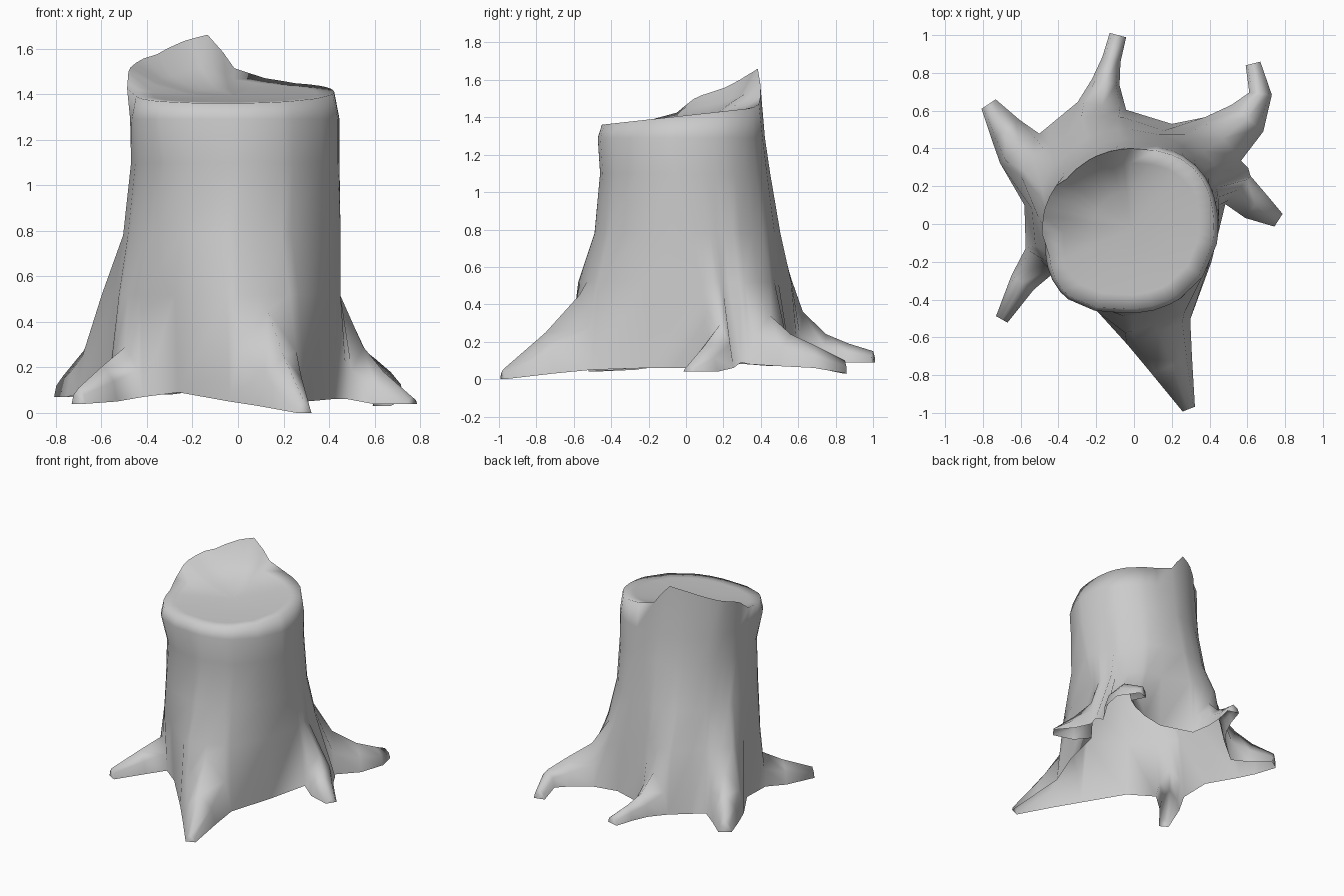
import bpy, bmesh
from math import atan2, cos, sin, radians, degrees, pi
from mathutils import Vector

if "Cube" in bpy.data.objects:
    bpy.data.objects.remove(bpy.data.objects["Cube"])

# Roots, counter-clockwise: stations (x, y, half width, z low, z high), the valley point after it,
# and how strongly the trunk flares above it
ROOTS = [
    ([(.13, -.57, .18, .05, .45), (.20, -.75, .115, .03, .25), (.29, -.98, .035, 0, .05)], (.41, -.2, .06), .62),
    ([(.55, .18, .10, .06, .29), (.64, .10, .085, .04, .18), (.765, .02, .04, .04, .07)], (.605, .295, .09), .12),
    ([(.47, .45, .15, .08, .34), (.60, .56, .11, .07, .24), (.67, .69, .06, .06, .18),
      (.63, .85, .04, .03, .10)], (.2, .53, .08), .35),
    ([(-.17, .625, .13, .08, .36), (-.15, .75, .075, .09, .24), (-.12, .87, .05, .09, .19),
      (-.085, 1.0, .045, .09, .15)], (-.42, .545, .08), .6),
    ([(-.605, .40, .13, .08, .39), (-.68, .50, .09, .07, .27), (-.77, .635, .045, .07, .16)], (-.58, .1, .08), .5),
    ([(-.495, -.19, .10, .07, .29), (-.59, -.31, .07, .05, .21), (-.70, -.505, .035, .04, .11)],
     (-.26, -.39, .09), .25),
]
ARCH = [(-1, 0), (-.75, .55), (0, 1), (.75, .55), (1, 0)]

# Broken splinter: height of the rim against angle in degrees
SPLINTER = [(55, 0), (85, .03), (94, .08), (102, .215), (122, .185), (148, .125), (168, .095), (178, .06), (186, 0)]


def splinter(a):
    a = degrees(a) % 360
    for (a0, h0), (a1, h1) in zip(SPLINTER, SPLINTER[1:]):
        if a0 <= a <= a1:
            return h0 + (h1 - h0) * (a - a0) / (a1 - a0)
    return 0


def arches(stations):
    rows = []
    for i, (x, y, w, lo, hi) in enumerate(stations):
        p, q = stations[max(i - 1, 0)], stations[min(i + 1, len(stations) - 1)]
        d = Vector((q[0] - p[0], q[1] - p[1])).normalized()
        rows.append([Vector((x - d.y * w * s, y + d.x * w * s, lo + (hi - lo) * t)) for s, t in ARCH])
    return rows


bm = bmesh.new()


def add(points):
    return [bm.verts.new(p) for p in points]


def bridge(a, b, closed=False):
    n = len(a)
    for i in range(n if closed else n - 1):
        j = (i + 1) % n
        bm.faces.new((a[i], a[j], b[j], b[i]))


# Roots: arched shells, open underneath, growing from the flared base ring
base, flare = [], []
for stations, valley, strength in ROOTS:
    rows = [add(r) for r in arches(stations)]
    for a, b in zip(rows, rows[1:]):
        bridge(b, a)
    bm.faces.new(rows[-1])
    base += rows[0] + add([valley])
    flare += [strength] * 5 + [.12 if valley[0] > .4 else .4]

# Column angles: follow the roots low down, even out towards the top
n = len(base)
angles = []
for v in base:
    a = atan2(v.co.y, v.co.x)
    while angles and a < angles[-1] - pi:
        a += 2 * pi
    angles.append(a)
even = [angles[0] + 2 * pi * i / n for i in range(n)]


def ring(z, cx, cy, rx, ry, mix=0.0, even_out=.5, bulge=0.0):
    pts = []
    for v, a, e, f in zip(base, angles, even, flare):
        t = a + (e - a) * even_out
        # the top is wider along one diagonal
        k = 1 + bulge * max(0, sin(2 * t)) ** 2 * (1 if sin(t) < 0 else .5)
        p = Vector((cx + rx * k * cos(t), cy + ry * k * sin(t), z))
        p.xy = p.xy.lerp(v.co.xy, mix * f)
        pts.append(p)
    return pts


# Trunk wall
last = base
for spec in [(.52, -.035, .01, .485, .49, 1, .1), (.78, -.025, .01, .475, .485, .15, .3),
             (1.1, -.012, -.005, .458, .455, 0, .5, .04), (1.29, -.014, -.025, .46, .447, 0, .5, .11)]:
    new = add(ring(*spec))
    bridge(last, new, True)
    last = new

# Rim, splinter and slightly dished sloping cut
for k, lift, dip in [(.95, 1, 0), (.78, .4, .005), (.45, .06, .015)]:
    pts = ring(0, -.014, -.025, .46 * k, .447 * k, 0, .5, .13)
    for p in pts:
        s = splinter(atan2(p.y + .025, p.x + .014))
        p.z = 1.41 + .11 * p.y + s * lift - dip
        if lift == 1 and s > .02:          # splinter leans out on the left
            p.x *= 1.08 if p.x < -.36 else 1
    new = add(pts)
    bridge(last, new, True)
    last = new
centre = bm.verts.new((-.014, -.025, 1.39))
for i in range(n):
    bm.faces.new((last[i], last[(i + 1) % n], centre))

bmesh.ops.recalc_face_normals(bm, faces=bm.faces)
mesh = bpy.data.meshes.new("tree_stump")
bm.to_mesh(mesh)
bm.free()
stump = bpy.data.objects.new("tree_stump", mesh)
bpy.context.collection.objects.link(stump)
bpy.context.view_layer.objects.active = stump
stump.select_set(True)
bpy.ops.object.shade_smooth_by_angle(angle=radians(100))
